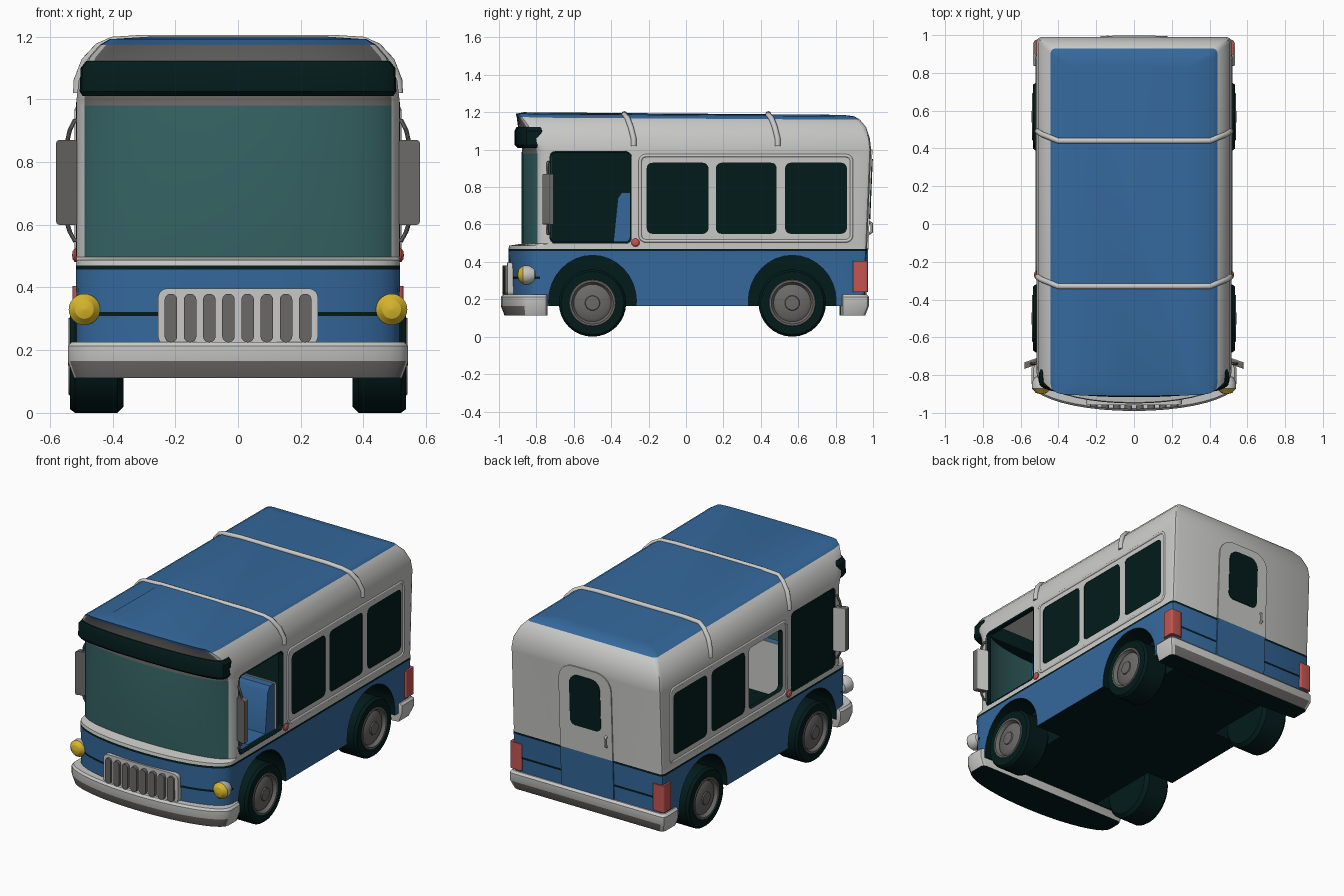
import bpy, bmesh, math
from mathutils import Vector

if "Cube" in bpy.data.objects:
    bpy.data.objects.remove(bpy.data.objects["Cube"])

COLORS = {"blue": (0.035, 0.14, 0.335), "white": (0.58, 0.58, 0.57), "dark": (0.001, 0.011, 0.011),
          "teal": (0.035, 0.12, 0.122), "grey": (0.15, 0.143, 0.138), "red": (0.55, 0.09, 0.08),
          "yellow": (0.68, 0.47, 0.025)}
MATS = {}
for n, c in COLORS.items():
    MATS[n] = bpy.data.materials.new(n)
    MATS[n].diffuse_color = (*c, 1)


def outward(me):
    bm = bmesh.new()
    bm.from_mesh(me)
    bmesh.ops.recalc_face_normals(bm, faces=bm.faces)
    bm.to_mesh(me)
    bm.free()


def make(name, verts, faces, mats):
    """Mesh object with one colour per face."""
    me = bpy.data.meshes.new(name)
    me.from_pydata([tuple(v) for v in verts], [], faces)
    used = sorted(set(mats))
    for m in used:
        me.materials.append(MATS[m])
    for p, m in zip(me.polygons, mats):
        p.material_index = used.index(m)
    outward(me)
    ob = bpy.data.objects.new(name, me)
    bpy.context.collection.objects.link(ob)
    return ob


def loft(name, rings, mat, low, high):
    """Skin closed rings; mat(i, j) colours the quad, low and high colour the caps."""
    n = len(rings[0])
    verts = [p for r in rings for p in r]
    faces, mats = [], []
    for i in range(len(rings) - 1):
        for j in range(n):
            k = (j + 1) % n
            faces.append((i * n + j, i * n + k, (i + 1) * n + k, (i + 1) * n + j))
            mats.append(mat(i, j))
    faces += [tuple(range(n))[::-1], tuple(range(len(verts) - n, len(verts)))]
    return make(name, verts, faces, mats + [low, high])


def plan(z, hw, yb, yc, yf, e=0.9, rc=.024):
    """Plan outline of the coach: bowed front, straight sides, rounded rear corners."""
    pts = []
    for k in range(21):
        a = math.radians(-90 + 9 * k)
        pts.append((hw * math.sin(a), yc + (yf - yc) * max(0, math.cos(a)) ** e, z))
    right = [(hw, yc + .03, z), (hw, yb - rc, z), (hw - .3 * rc, yb - .3 * rc, z), (hw - rc, yb, z)]
    return pts + right + [(-x, y, z) for x, y, z in reversed(right)]


def rrect(u0, u1, v0, v1, rt, rb=None):
    """Rounded rectangle with top and bottom corner radii."""
    rb = rt if rb is None else rb
    pts = []
    for cu, cv, r, a0 in ((u1 - rt, v1 - rt, rt, 0), (u0 + rt, v1 - rt, rt, 90),
                          (u0 + rb, v0 + rb, rb, 180), (u1 - rb, v0 + rb, rb, 270)):
        for k in range(6):
            a = math.radians(a0 + 18 * k)
            pts.append((cu + r * math.cos(a), cv + r * math.sin(a)))
    return pts


def prism(name, pts, axis, d0, d1, mat, lean=None):
    put = {"X": lambda u, v, d: (d, u, v), "Y": lambda u, v, d: (u, d, v), "Z": lambda u, v, d: (u, v, d)}[axis]
    rings = [[put(u, v, d) for u, v in pts] for d in (d0, d1)]
    if lean:
        rings = [[(x, y + lean(x, z), z) for x, y, z in r] for r in rings]
    return loft(name, rings, lambda i, j: mat, mat, mat)


def lathe(name, profile, center, axis, mats, seg=32):
    """Spin (radius, height) points about axis X or Y (signed) through center."""
    rings = []
    for r, h in profile:
        ring = []
        for k in range(seg):
            a = 2 * math.pi * k / seg
            c, s = r * math.cos(a), r * math.sin(a)
            ring.append(Vector(center) + Vector((h * axis[0], c, s) if axis[0] else (c, h * axis[1], s)))
        rings.append(ring)
    return loft(name, rings, lambda i, j: mats[i], mats[0], mats[-1])


def tube(name, pts, r, mat, cyclic=False):
    cu = bpy.data.curves.new(name, "CURVE")
    cu.dimensions = "3D"
    cu.bevel_depth, cu.bevel_resolution, cu.use_fill_caps = r, 3, True
    sp = cu.splines.new("POLY")
    sp.points.add(len(pts) - 1)
    for p, q in zip(sp.points, pts):
        p.co = (*q, 1)
    sp.use_cyclic_u = cyclic
    cu.materials.append(MATS[mat])
    ob = bpy.data.objects.new(name, cu)
    bpy.context.collection.objects.link(ob)
    return ob


def back(z):
    return .955 + .042 * (z - .17)


# Coach body: lower panels, belt line, window band and roof in one skin
levels = [(.165, .515, back(.17), -.78, -.94, .9), (.309, .515, back(.31), -.78, -.945, .9),
          (.322, .515, back(.32), -.78, -.945, .9), (.457, .517, back(.455), -.78, -.95, .9),
          (.47, .517, back(.47), -.78, -.95, .9), (.487, .515, back(.487), -.78, -.945, .9),
          (.497, .515, back(.497), -.74, -.88, .8), (.98, .515, back(.98), -.74, -.88, .8),
          (1.0, .515, .99, -.75, -.875, .8), (1.06, .508, .983, -.78, -.89, .7),
          (1.12, .478, .963, -.81, -.90, .5), (1.16, .442, .93, -.84, -.905, .3),
          (1.178, .41, .90, -.86, -.91, .2), (1.186, .30, .84, -.80, -.87, .3)]
rings = [[(x, y, z + (.014 * min(1, max(0, (-.65 - y) / .2)) if z > 1.1 else 0))
          for x, y, z in plan(*lv)] for lv in levels]
FRONT, GLASS = range(0, 20), range(2, 18)


def body_mat(i, j):
    if i == 1:
        return "dark" if j in FRONT or j == 24 else "blue"
    if i < 3:
        return "blue"
    if i == 3:
        return "dark"
    if i == 6 and j in GLASS:
        return "teal"
    if 7 <= i < 11 and j in GLASS:
        return "grey"
    return "white" if i < 11 else "blue"


body = loft("coach_body", rings, body_mat, "dark", "blue")

# Cutters: cabin, wheel arches and side openings
cabin = [plan(.45, .485, .925, -.71, -.85), plan(.98, .485, .94, -.71, -.85), plan(1.1, .44, .92, -.72, -.83)]
cutters = [loft("cabin_cutter", cabin, lambda i, j: "teal" if j in GLASS else "white", "dark", "white")]
WHEELS = (-.5, .568)
openings = [rrect(-.72, -.30, .505, .985, .025)] + [rrect(a, b, .55, .93, .03)
                                                    for a, b in ((-.21, .12), (.16, .485), (.53, .86))]
for s in (-1, 1):
    for y in WHEELS:
        arch = [(y + .235 * math.cos(t * math.pi / 16), .19 + .245 * math.sin(t * math.pi / 16)) for t in range(32)]
        cutters.append(prism("arch_cutter", arch, "X", s * .33, s * .6, "dark"))
    for k, o in enumerate(openings):
        cutters.append(prism("opening_cutter", o, "X", s * .45, s * .56, "dark"))
        if (s, k) not in ((1, 0), (-1, 1)):    # two openings carry no glass
            prism("side_window", o, "X", s * .504, s * .512, "dark")
for c in cutters:
    c.hide_render = True
    m = body.modifiers.new("cut", "BOOLEAN")
    m.operation, m.solver, m.object = "DIFFERENCE", "EXACT", c
    m.material_mode = "TRANSFER"

# Front visor over the windscreen
vis = [plan(z, hw, -.765, -.83, yf, .7) for z, hw, yf in
       ((1.01, .495, -.90), (1.025, .505, -.917), (1.1, .502, -.917), (1.122, .485, -.905))]
loft("front_visor", vis, lambda i, j: "dark", "dark", "dark")

# Bumpers with a grey lower face that tucks under
for name, hw, yb, yc, yf, fr in (("front_bumper", .543, -.74, -.84, -.99, 1), ("rear_bumper", .535, .978, .84, .82, 0)):
    rs = [plan(z, hw - d, yb - (0 if fr else d), yc, yf + (d if fr else 0), 1.0)
          for z, d in ((.112, .02), (.165, 0), (.213, 0), (.226, .012))]
    lower = range(1, 19) if fr else (24,)
    loft(name, rs, lambda i, j: "grey" if i == 0 and j in lower else "white", "dark", "white")

# Grille with upright bars
prism("grille_frame", rrect(-.255, .255, .215, .397, .03), "Y", -.97, -.9, "white", lambda x, z: .25 * x * x)
for k in range(8):
    x = -.214 + k * .0612
    prism("grille_bar", rrect(x - .02, x + .02, .225, .38, .0195), "Y", -.981, -.96, "grey", lambda x, z: .25 * x * x)

# Rear door with window and handle
tilt = lambda x, z: back(z)
prism("rear_door_top", rrect(-.18, .18, .47, 1.0, .1, .002), "Y", -.01, .007, "white", tilt)
prism("rear_door_bottom", rrect(-.18, .18, .21, .47, .002), "Y", -.01, .007, "blue", tilt)
prism("rear_door_window", rrect(-.105, .105, .63, .95, .06, .035), "Y", 0, .011, "dark", tilt)
tube("rear_door_handle", [(-.14, .975, .615), (-.14, .992, .605), (-.14, .992, .56), (-.14, .975, .55)], .008, "white")

tyre = [(.002, .365), (.16, .365), (.18, .385), (.18, .52), (.168, .536), (.125, .536),
        (.122, .54), (.112, .54), (.1, .52), (.085, .53), (.04, .535), (.037, .541), (.002, .543)]
lamp = [(.002, .80), (.035, .81), (.05, .84), (.05, .872), (.045, .877), (.03, .894), (.002, .902)]
for s in (-1, 1):
    # Wheels
    for y in WHEELS:
        lathe("wheel", tyre, (0, y, .18), (s, 0), ["dark"] * 5 + ["grey"] * 7)
    # Lamps
    lathe("headlight", lamp, (s * .49, 0, .33), (0, -1), ["white"] * 3 + ["yellow"] * 3, 24)
    x0, x1 = sorted((s * .45, s * .528))
    prism("tail_light", rrect(x0, x1, .893, .972, .012), "Z", .24, .405, "red")
    lathe("side_marker", [(.022, .51), (.022, .52), (.014, .527), (.002, .529)], (0, -.27, .503), (s, 0), ["red"] * 3, 16)
    # Wing mirrors, white towards the rear, and brackets
    x0, x1 = sorted((s * .512, s * .58))
    swept = lambda x, z: .35 * (.54 - abs(x))
    prism("wing_mirror", rrect(x0, x1, .6, .87, .01), "Y", -.753, -.722, "grey", swept)
    prism("mirror_glass", rrect(x0, x1, .6, .87, .01), "Y", -.722, -.718, "white", swept)
    for za, zb in ((.935, .865), (.553, .605)):
        tube("mirror_bracket", [(s * .50, -.73, za), (s * .522, -.738, za - .003), (s * .537, -.74, (za + zb) / 2),
                                (s * .545, -.74, zb)], .007, "grey")
    # Raised trim around the three side windows and the cab door
    tube("window_trim", [(s * .512, u, v) for u, v in rrect(-.245, .885, .512, .968, .03)], .009, "white", True)
    tube("cab_door_trim", [(s * .511, u, v) for u, v in rrect(-.725, -.295, .502, .988, .028)], .006, "dark", True)
    # Cab seats
    seat = [(-.56, .45), (-.56, .49), (-.39, .49), (-.365, .74), (-.345, .77), (-.3, .77), (-.3, .45)]
    prism("cab_seat", seat, "X", s * .04, s * .46, "blue")
prism("cab_partition", rrect(-.47, .47, .45, .775, .02), "Y", -.3, -.292, "white")

# Roof straps
for y in (.44, -.33):
    half = [(.512, y + .05, 1.02), (.51, y + .05, 1.06), (.487, y + .035, 1.12), (.445, y + .018, 1.165),
            (.40, y, 1.185), (.30, y, 1.191)]
    tube("roof_strap", half + [(-a, b, c) for a, b, c in reversed(half)], .015, "white")


# Apply cuts and curves, drop the cutters, smooth with sharp edges kept
def activate(ob):
    bpy.ops.object.select_all(action="DESELECT")
    ob.select_set(True)
    bpy.context.view_layer.objects.active = ob


activate(body)
bpy.ops.object.convert(target="MESH")
for c in cutters:
    bpy.data.objects.remove(c)
for ob in list(bpy.context.scene.objects):
    activate(ob)
    if ob.type == "CURVE":
        bpy.ops.object.convert(target="MESH")
        ob = bpy.context.view_layer.objects.active
        outward(ob.data)
    bpy.ops.object.shade_smooth_by_angle(angle=math.radians(50 if "strap" in ob.name or "trim" in ob.name else 30))

for m in bpy.data.materials:
    if m.users and not m.is_grease_pencil:
        m.use_nodes = True
        m.node_tree.nodes["Principled BSDF"].inputs["Base Color"].default_value = m.diffuse_color
